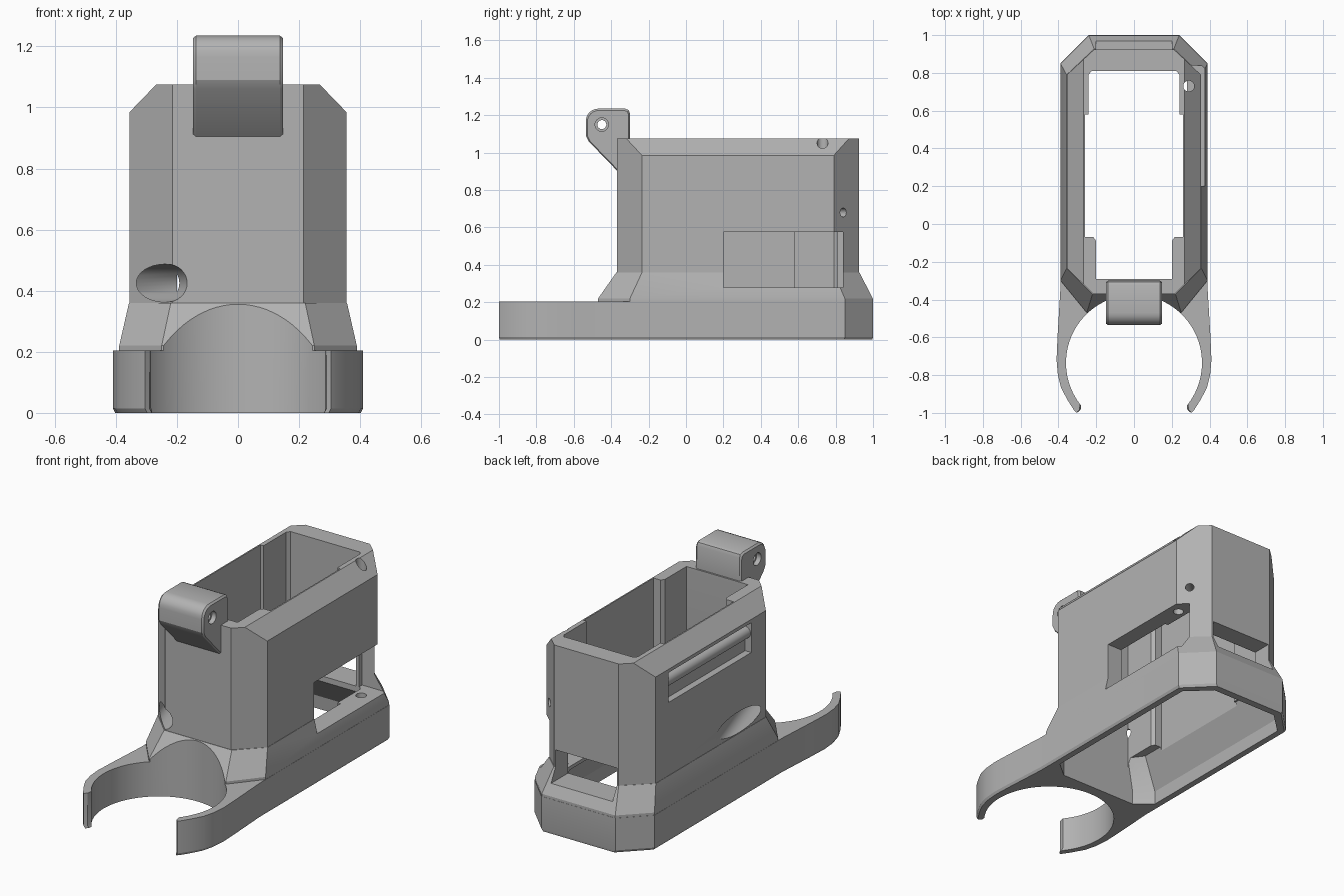
import bpy, bmesh, math
from mathutils import Vector, Matrix

cube = bpy.data.objects.get("Cube")
if cube:
    bpy.data.objects.remove(cube, do_unlink=True)

grey = bpy.data.materials.new("plain grey")
grey.use_nodes = True
grey.diffuse_color = (0.45, 0.45, 0.45, 1)
grey.node_tree.nodes["Principled BSDF"].inputs["Base Color"].default_value = (0.45, 0.45, 0.45, 1)


def finish(name, bm):
    bmesh.ops.recalc_face_normals(bm, faces=bm.faces)
    mesh = bpy.data.meshes.new(name)
    bm.to_mesh(mesh)
    bm.free()
    mesh.materials.append(grey)
    ob = bpy.data.objects.new(name, mesh)
    bpy.context.collection.objects.link(ob)
    return ob


def mirrored(half):
    return half + [(-x, y) for x, y in reversed(half)]


def loft_mesh(rings):
    """Closed solid through matching rings of 3D points."""
    bm = bmesh.new()
    loops = [[bm.verts.new(p) for p in ring] for ring in rings]
    n = len(loops[0])
    for low, high in zip(loops, loops[1:]):
        for i in range(n):
            j = (i + 1) % n
            bm.faces.new((low[i], low[j], high[j], high[i]))
    bm.faces.new(loops[0][::-1])
    bm.faces.new(loops[-1])
    return bm


def tower(name, *levels):
    return finish(name, loft_mesh([[(x, y, z) for x, y in mirrored(half)] for z, half in levels]))


def box(name, low, high):
    bm = bmesh.new()
    low, high = Vector(low), Vector(high)
    bmesh.ops.create_cube(bm, size=1, matrix=Matrix.Translation((low + high) / 2)
                          @ Matrix.Diagonal((*(high - low), 1)))
    return finish(name, bm)


def rod(name, start, end, radius, sides=32):
    bm = bmesh.new()
    start, end = Vector(start), Vector(end)
    axis = end - start
    turn = axis.to_track_quat("Z", "Y").to_matrix().to_4x4()
    bmesh.ops.create_cone(bm, cap_ends=True, segments=sides, radius1=radius, radius2=radius,
                          depth=axis.length, matrix=Matrix.Translation((start + end) / 2) @ turn)
    return finish(name, bm)


def combine(target, tool, operation="DIFFERENCE"):
    mod = target.modifiers.new("join", "BOOLEAN")
    mod.object, mod.operation, mod.solver = tool, operation, "EXACT"
    bpy.context.view_layer.objects.active = target
    bpy.ops.object.modifier_apply(modifier=mod.name)
    bpy.data.objects.remove(tool, do_unlink=True)


# Upright housing with sloped upper side edges
plan = [(0.215, -0.37), (0.355, -0.235), (0.355, 0.79), (0.21, 0.925)]
bm = loft_mesh([[(x, y, z) for x, y in mirrored(plan)] for z in (0.1, 1.075)])
for side in (1, -1):
    cut = bmesh.ops.bisect_plane(bm, geom=bm.verts[:] + bm.edges[:] + bm.faces[:],
                                 plane_co=(side * 0.355, 0, 0.985),
                                 plane_no=(side * 0.09, 0, 0.087), clear_outer=True)
    bmesh.ops.holes_fill(bm, edges=[e for e in cut["geom_cut"] if isinstance(e, bmesh.types.BMEdge)])
housing = finish("housing", bm)

# Flared skirt and foot with two curved arms
skirt_low = [(0.25, -0.47), (0.389, -0.3), (0.389, 0.849), (0.239, 0.999)]
skirt_top = [(0.22, -0.372), (0.357, -0.235), (0.357, 0.79), (0.211, 0.927)]
combine(housing, tower("skirt", (0.1, skirt_low), (0.22, skirt_low), (0.36, skirt_top)), "UNION")
foot = [(0.28, -0.93), (0.29, -0.985), (0.305, -1), (0.318, -0.985), (0.35, -0.935), (0.385, -0.87),
        (0.403, -0.8), (0.41, -0.72), (0.405, -0.6), (0.39, -0.35), (0.39, 0.85), (0.24, 1.0)]
foot_edge = [(x - 0.008, y * 0.996) for x, y in foot]
foot_edge[0] = foot[0]
combine(housing, tower("foot", (0, foot_edge), (0.015, foot), (0.205, foot)), "UNION")

# Hinge lug on the upper front
lug = [(-0.3, 0.95), (-0.34, 0.88), (-0.37, 0.905), (-0.52, 1.06), (-0.535, 1.09), (-0.535, 1.165)]
for k in range(1, 7):
    a = math.radians(180 - 15 * k)
    lug.append((-0.47 + 0.065 * math.cos(a), 1.17 + 0.065 * math.sin(a)))
lug += [(-0.325, 1.235), (-0.307, 1.228), (-0.3, 1.21)]


def lug_ring(x, shrink):
    return [(x, -0.41 + (y + 0.41) * shrink, 1.08 + (z - 1.08) * shrink) for y, z in lug]


hinge = finish("hinge_lug", loft_mesh([lug_ring(-0.148, 0.94), lug_ring(-0.138, 1),
                                       lug_ring(0.138, 1), lug_ring(0.148, 0.94)]))
combine(housing, hinge, "UNION")
combine(housing, rod("pin_bore", (-0.3, -0.45, 1.15), (0.3, -0.45, 1.15), 0.024))
for side in (1, -1):
    combine(housing, rod("pin_recess", (side * 0.12, -0.45, 1.15), (side * 0.3, -0.45, 1.15), 0.036))

# Round seat between the arms
combine(housing, rod("round_seat", (0, -0.735, -0.1), (0, -0.735, 0.5), 0.36, 96))

# Stepped shaft and its flared mouth below
shaft = [(0.2, -0.29), (0.2, -0.09), (0.215, -0.07), (0.26, -0.07),
         (0.26, 0.58), (0.24, 0.58), (0.24, 0.79), (0.225, 0.81)]
combine(housing, tower("shaft", (-0.1, shaft), (1.058, shaft), (1.2, shaft)))
combine(housing, tower("mouth",
                       (-0.02, [(0.25, -0.31), (0.345, -0.23), (0.345, 0.83), (0.215, 0.955)]),
                       (0.08, [(0.25, -0.31), (0.345, -0.23), (0.345, 0.83), (0.215, 0.945)]),
                       (0.26, [(0.19, -0.28), (0.25, -0.2), (0.25, 0.72), (0.2, 0.8)])))

# Openings in the left side and the back
combine(housing, box("side_window", (0.22, 0.2, 0.28), (0.5, 0.84, 0.575)))
combine(housing, box("back_window", (-0.2, 0.75, 0.28), (0.2, 1.1, 0.46)))

# Pin holes and the slanting bore through the right front corner
combine(housing, rod("upright_pin_hole", (0.29, 0.73, 0.2), (0.29, 0.73, 1.2), 0.029))
combine(housing, rod("corner_pin_hole", (0.2, 0.74, 0.68), (0.4, 0.94, 0.68), 0.024))
combine(housing, rod("slanting_bore", (-0.19, -0.5, 0.425), (-0.42, 0.22, 0.425), 0.062))

# Long grooved recess on the right side
combine(housing, box("side_recess", (-0.5, -0.1, 0.79), (-0.315, 0.67, 0.965)))
combine(housing, rod("recess_groove", (-0.315, -0.1, 0.9), (-0.315, 0.67, 0.9), 0.035))

bpy.ops.object.select_all(action="DESELECT")
housing.select_set(True)
bpy.context.view_layer.objects.active = housing
bpy.ops.object.shade_smooth_by_angle(angle=math.radians(25))
